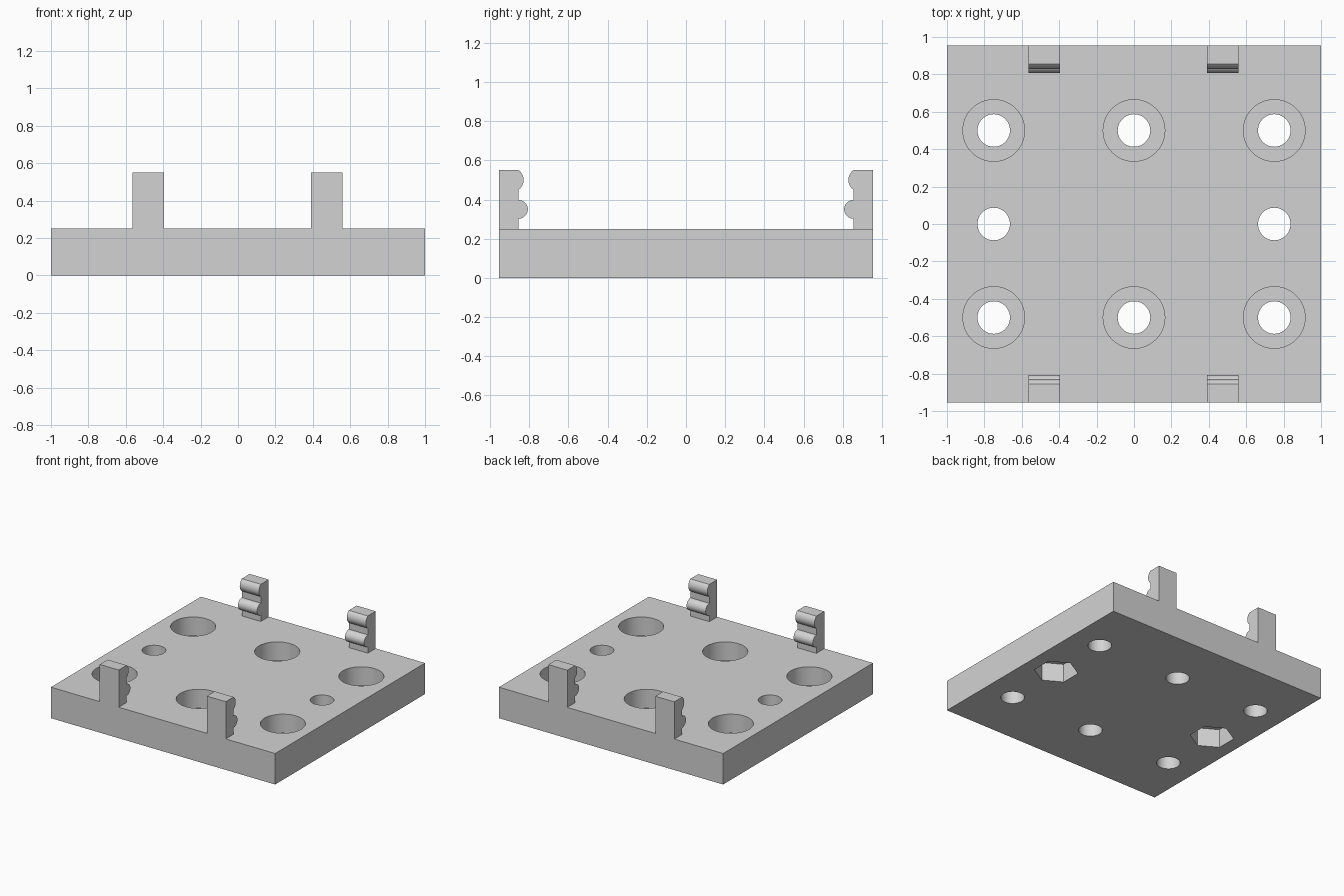
import bpy
import bmesh
from math import cos, sin, pi, radians
from mathutils import Matrix

if "Cube" in bpy.data.objects:
    bpy.data.objects.remove(bpy.data.objects["Cube"], do_unlink=True)

WIDTH, DEPTH, THICK = 2.0, 1.91, 0.25
HOLE_R, BORE_R, NUT_R = 0.087, 0.165, 0.163
STEP_DEPTH = 0.15

grey = bpy.data.materials.new("light_grey")
grey.use_nodes = True
colour = (0.65, 0.65, 0.65, 1)
grey.diffuse_color = colour
grey.node_tree.nodes["Principled BSDF"].inputs["Base Color"].default_value = colour


def add_object(name, bm):
    bmesh.ops.recalc_face_normals(bm, faces=bm.faces[:])
    mesh = bpy.data.meshes.new(name)
    bm.to_mesh(mesh)
    bm.free()
    mesh.materials.append(grey)
    obj = bpy.data.objects.new(name, mesh)
    bpy.context.collection.objects.link(obj)
    return obj


def activate(obj):
    bpy.ops.object.select_all(action='DESELECT')
    obj.select_set(True)
    bpy.context.view_layer.objects.active = obj


def cut_prism(target, x, y, radius, z0, z1, sides):
    """Cut an upright prism; its first corner points along +y."""
    bm = bmesh.new()
    place = Matrix.Translation((x, y, (z0 + z1) / 2)) @ Matrix.Rotation(pi / 2, 4, 'Z')
    ring = [bm.verts.new(place @ Matrix.Rotation(2 * pi * i / sides, 4, 'Z')
                         @ Matrix.Translation((radius, 0, (z0 - z1) / 2)).to_translation())
            for i in range(sides)]
    base = bm.faces.new(ring)
    top = bmesh.ops.extrude_face_region(bm, geom=[base])["geom"]
    bmesh.ops.translate(bm, vec=(0, 0, z1 - z0),
                        verts=[v for v in top if isinstance(v, bmesh.types.BMVert)])
    cutter = add_object("hole_cutter", bm)
    cutter.hide_render = True
    mod = target.modifiers.new("hole", 'BOOLEAN')
    mod.operation = 'DIFFERENCE'
    mod.solver = 'EXACT'
    mod.object = cutter
    activate(target)
    bpy.ops.object.modifier_apply(modifier=mod.name)
    bpy.data.objects.remove(cutter, do_unlink=True)


def bump(face_y, z_mid, half, rise, steps=10):
    """Arc bulging inward from a vertical face, listed from low to high z."""
    radius = (half * half + rise * rise) / (2 * rise)
    centre = face_y + rise - radius
    spread = 2 * math_asin(half / radius)
    angles = [spread * (i / steps - 0.5) for i in range(steps + 1)]
    return [(centre + radius * cos(a), z_mid + radius * sin(a)) for a in angles]


def math_asin(value):
    from math import asin
    return asin(min(1.0, value))


# Base plate
bm = bmesh.new()
bmesh.ops.create_cube(bm, size=1)
bmesh.ops.scale(bm, vec=(WIDTH, DEPTH, THICK), verts=bm.verts)
bmesh.ops.translate(bm, vec=(0, 0, THICK / 2), verts=bm.verts)
plate = add_object("base_plate", bm)

# Screw holes with round counterbores on top
for x in (-0.75, 0, 0.75):
    for y in (-0.5, 0.5):
        cut_prism(plate, x, y, HOLE_R, -0.1, 0.4, 48)
        cut_prism(plate, x, y, BORE_R, THICK - STEP_DEPTH, 0.4, 48)

# Middle holes with hexagonal nut pockets underneath
for x in (-0.75, 0.75):
    cut_prism(plate, x, 0, HOLE_R, -0.1, 0.4, 48)
    cut_prism(plate, x, 0, NUT_R, -0.1, STEP_DEPTH, 6)

activate(plate)
bpy.ops.object.shade_smooth_by_angle(angle=radians(30))

# Upright clips with two rounded ridges on the inner face
OUTER, INNER = -DEPTH / 2, -0.855
profile = [(OUTER, THICK), (INNER, THICK)]
profile += bump(INNER, 0.35, 0.048, 0.048)
profile += bump(INNER, 0.5, 0.05, 0.026)
profile += [(OUTER, 0.55)]

for side, mirror in (("front", 1), ("back", -1)):
    for hand, x0 in (("right", -0.565), ("left", 0.39)):
        bm = bmesh.new()
        face = bm.faces.new([bm.verts.new((x0, mirror * y, z)) for y, z in profile])
        geom = bmesh.ops.extrude_face_region(bm, geom=[face])["geom"]
        bmesh.ops.translate(bm, vec=(0.17, 0, 0),
                            verts=[v for v in geom if isinstance(v, bmesh.types.BMVert)])
        clip = add_object(f"{side}_{hand}_clip", bm)
        activate(clip)
        bpy.ops.object.shade_smooth_by_angle(angle=radians(30))
